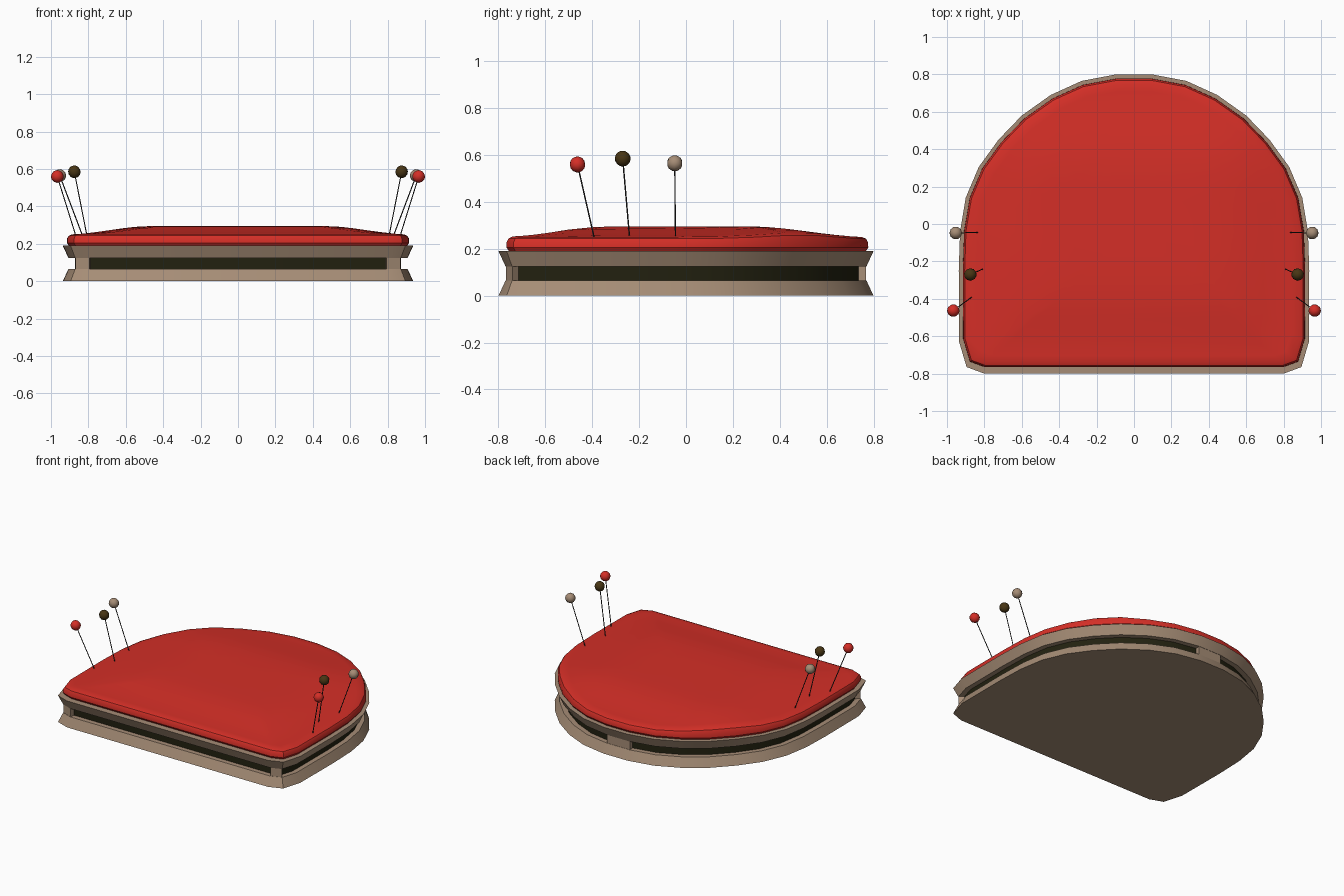
import bpy, bmesh, math
from mathutils import Vector

if "Cube" in bpy.data.objects:
    bpy.data.objects.remove(bpy.data.objects["Cube"])


def material(name, rgb):
    m = bpy.data.materials.new(name)
    m.diffuse_color = (*rgb, 1)
    m.use_nodes = True
    m.node_tree.nodes["Principled BSDF"].inputs["Base Color"].default_value = m.diffuse_color
    return m


TAN = material("tan", (0.38, 0.265, 0.18))
RED = material("red", (0.66, 0.028, 0.02))
DARK = material("dark_olive", (0.016, 0.015, 0.005))
BROWN = material("brown", (0.065, 0.036, 0.007))
STEEL = material("dark_steel", (0.03, 0.03, 0.03))

# D-shaped plan outline, right half from front to back, then mirrored
HALF = [(0.80, -0.80), (0.895, -0.765), (0.935, -0.63), (0.937, -0.25), (0.93, -0.04),
        (0.90, 0.14), (0.83, 0.305), (0.725, 0.45), (0.60, 0.58), (0.445, 0.69),
        (0.28, 0.765), (0.095, 0.80)]
OUTLINE = [Vector(p) for p in HALF] + [Vector((-x, y)) for x, y in reversed(HALF)]


def inset(d):
    """Outline moved inwards by d with mitred corners."""
    out, n = [], len(OUTLINE)
    for i, p in enumerate(OUTLINE):
        a = (p - OUTLINE[i - 1]).normalized()
        b = (OUTLINE[(i + 1) % n] - p).normalized()
        na, nb = Vector((-a.y, a.x)), Vector((-b.y, b.x))
        m = (na + nb).normalized()
        out.append(p + m * d / m.dot(na))
    return out


def finish(name, bm, mat, smooth=True):
    bmesh.ops.recalc_face_normals(bm, faces=bm.faces)
    me = bpy.data.meshes.new(name)
    bm.to_mesh(me)
    bm.free()
    me.materials.append(mat)
    ob = bpy.data.objects.new(name, me)
    bpy.context.collection.objects.link(ob)
    if smooth:
        bpy.ops.object.select_all(action='DESELECT')
        ob.select_set(True)
        bpy.context.view_layer.objects.active = ob
        bpy.ops.object.shade_smooth_by_angle(angle=math.radians(35))
    return ob


def loft(name, rings, mat, tip=None, smooth=True):
    """Skin rings of 3D points; the last ring closes flat or to a tip point."""
    bm = bmesh.new()
    loops = [[bm.verts.new(p) for p in r] for r in rings]
    n = len(loops[0])
    for lo, hi in zip(loops, loops[1:]):
        for i in range(n):
            j = (i + 1) % n
            bm.faces.new((lo[i], lo[j], hi[j], hi[i]))
    bm.faces.new(loops[0][::-1])
    if tip:
        t = bm.verts.new(tip)
        for i in range(n):
            bm.faces.new((loops[-1][i], loops[-1][(i + 1) % n], t))
    else:
        bm.faces.new(loops[-1])
    return finish(name, bm, mat, smooth)


def level(d, z):
    return [(p.x, p.y, z) for p in inset(d)]


# Case: flared lower and upper plates around a dark recessed core
Z1, Z2 = 0.065, 0.125
loft("lower_plate", [level(0, 0), level(0.03, Z1)], TAN)
loft("upper_plate", [level(0.03, Z2), level(0, 0.19)], TAN)
loft("recessed_core", [level(0.065, Z1), level(0.065, Z2)], DARK)

# Posts between the plates: two front corners and the middle of the back
outer, inner = inset(0.032), inset(0.08)
last = len(OUTLINE) - 1
for name, i in (("corner_post_right", 0), ("back_post", len(HALF) - 1), ("corner_post_left", last - 1)):
    plan = [outer[i], outer[i + 1], inner[i + 1], inner[i]]
    loft(name, [[(p.x, p.y, z) for p in plan] for z in (Z1, Z2)], TAN, smooth=False)


# Cushion: rounded rim and a gently domed top
def ease(t):
    t = min(max(t, 0), 1)
    return t * t * (3 - 2 * t)


def dome(x, y):
    across = ease((0.92 - abs(x)) / 0.46)
    along = (0.35 + 0.65 * ease((y + 0.76) / 0.45)) * ease((0.78 - y) / 0.5)
    return 0.25 + 0.045 * across * along


def pad(d, scale=1.0):
    return [(p.x * scale, -0.05 + (p.y * 0.992 + 0.056) * scale) for p in inset(d)]


rings = [[(x, y, z + k * (dome(x, y) - 0.25)) for x, y in pad(d)]
         for d, z, k in ((0.036, 0.185, 0), (0.022, 0.205, 0), (0.023, 0.228, 0.5), (0.032, 0.243, 0.9))]
for s in (1, 0.95, 0.88, 0.78, 0.66, 0.52, 0.36, 0.18):
    rings.append([(x, y, dome(x, y)) for x, y in pad(0.05, s)])
loft("cushion", rings, RED, tip=(0, -0.05, dome(0, -0.05)))

# Pins: thin shaft and ball head, mirrored left and right
PINS = [("front_pin", (0.866, -0.39, 0.24), (0.966, -0.463, 0.56), RED),
        ("middle_pin", (0.807, -0.24, 0.24), (0.875, -0.27, 0.585), BROWN),
        ("back_pin", (0.83, -0.045, 0.24), (0.953, -0.048, 0.565), TAN)]
for side, s in (("right", 1), ("left", -1)):
    for name, base, head, mat in PINS:
        a = Vector((base[0] * s, *base[1:]))
        b = Vector((head[0] * s, *head[1:]))
        turn = (b - a).to_track_quat('Z', 'Y')
        bm = bmesh.new()
        bmesh.ops.create_cone(bm, cap_ends=True, segments=6, radius1=0.003, radius2=0.003,
                              depth=(b - a).length)
        ob = finish(f"{name}_shaft_{side}", bm, STEEL, smooth=False)
        ob.rotation_mode = 'QUATERNION'
        ob.rotation_quaternion = turn
        ob.location = (a + b) / 2
        bm = bmesh.new()
        bmesh.ops.create_uvsphere(bm, u_segments=10, v_segments=7, radius=0.034)
        ob = finish(f"{name}_head_{side}", bm, mat)
        ob.data.shade_smooth()
        ob.rotation_mode = 'QUATERNION'
        ob.rotation_quaternion = turn
        ob.location = b
